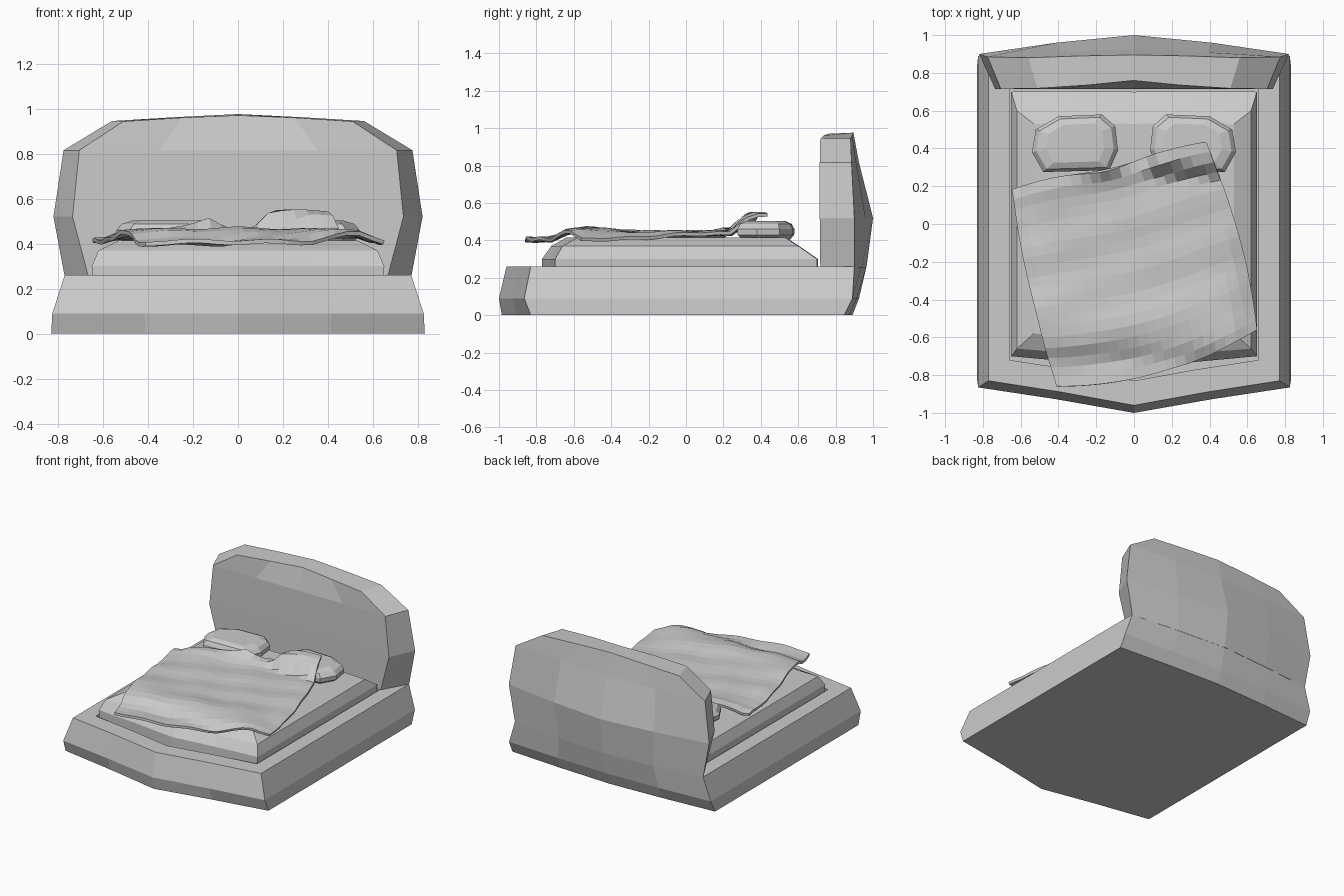
import bpy, math

if "Cube" in bpy.data.objects:
    bpy.data.objects.remove(bpy.data.objects["Cube"])


def make(name, verts, faces):
    me = bpy.data.meshes.new(name)
    me.from_pydata(verts, [], faces)
    me.update()
    ob = bpy.data.objects.new(name, me)
    bpy.context.collection.objects.link(ob)
    return ob


def loft(name, halves):
    """Stack mirrored rings; each half ring runs from front centre to back centre."""
    rings = [h + [(-x, y, z) for x, y, z in h[-2:0:-1]] for h in halves]
    n = len(rings[0])
    verts = [p for r in rings for p in r]
    faces = [(k * n + i, k * n + (i + 1) % n, (k + 1) * n + (i + 1) % n, (k + 1) * n + i)
             for k in range(len(rings) - 1) for i in range(n)]
    front, back = [2, 1, 0, 9, 8], [3, 4, 5, 6, 7]
    top = (len(rings) - 1) * n
    for i in range(4):
        q = (front[i], back[i], back[i + 1], front[i + 1])
        faces.append(tuple(reversed(q)))
        faces.append(tuple(top + j for j in q))
    return make(name, verts, faces)


def ring(z, x, f0, f1, b1, b0):
    """Half outline: half width, front centre / corner y, back corner / centre y."""
    return [(0, f0, z), (x / 2, (f0 + f1) / 2 + .005, z), (x, f1, z),
            (x, b1, z), (x / 2, (b0 + b1) / 2 + .005, z), (0, b0, z)]


# Bed frame with a shallow well for the mattress
loft("bed_frame", [ring(0, .83, -.985, -.83, .845, .89),
                   ring(.09, .825, -1.0, -.865, .89, .925),
                   ring(.26, .77, -.96, -.83, .9, .965),
                   ring(.26, .66, -.83, -.72, .715, .715),
                   ring(.21, .66, -.83, -.72, .715, .715)])


# Headboard: flaring sides, arched top, bulging back
def board(z, xf, yf, xb, yb, y0):
    return [(0, yf, z), (xf / 2, yf, z), (xf, yf, z),
            (xb, yb, z), (xb / 2, yb * .4 + y0 * .6, z), (0, y0, z)]


crown = [(0, .76, .97), (.25, .735, .96), (.51, .718, .943),
         (.56, .88, .945), (.28, .89, .962), (0, .895, .976)]
loft("headboard", [board(.255, .665, .718, .77, .9, .965),
                   board(.52, .735, .715, .82, .9, 1.0),
                   board(.815, .705, .715, .775, .885, .925),
                   crown])

# Mattress with sloping shoulders
loft("mattress", [ring(.215, .645, -.77, -.70, .70, .70),
                  ring(.30, .65, -.77, -.70, .70, .70),
                  ring(.37, .62, -.72, -.66, .60, .60),
                  ring(.415, .53, -.64, -.58, .53, .53)])

# Pillows: eight-sided, mirrored
outline = [(.54, .38), (.52, .50), (.40, .57), (.17, .58),
           (.10, .52), (.085, .39), (.13, .285), (.48, .275)]
levels = [(.405, .85), (.43, .99), (.46, 1.0), (.488, .9), (.503, .68)]
for side, label in ((-1, "left"), (1, "right")):
    v = [(side * (.31 + (x - .31) * s), .43 + (y - .43) * s, z)
         for z, s in levels for x, y in outline]
    f = [(k * 8 + i, k * 8 + (i + 1) % 8, k * 8 + 8 + (i + 1) % 8, k * 8 + 8 + i)
         for k in range(len(levels) - 1) for i in range(8)]
    f += [tuple(range(7, -1, -1)), tuple(range(len(v) - 8, len(v)))]
    if side > 0:
        pass
    else:
        f = [tuple(reversed(q)) for q in f]
    make("pillow_" + label, v, f)

# Blanket: skewed sheet draped over the mattress and right pillow
DROP = [(-.12, .275), (0, .325), (.04, .388), (.13, .425), (.22, .43)]


def drape(x, y):
    d = max(-.12, min(.22, .66 - abs(x), y + .765))
    for (d0, z0), (d1, z1) in zip(DROP, DROP[1:]):
        if d <= d1 + 1e-6:
            z = z0 + (z1 - z0) * (d - d0) / (d1 - d0)
            break
    z += .02 * math.exp(-((y + .53) / .14) ** 2)
    e = max(abs(abs(x) - .31) / .235, abs(y - .43) / .165)
    z = max(z, .515 - .12 * max(0, min(1, (e - .7) / .5)))
    z += .005 * math.sin(17 * x + 9 * y) + .004 * math.sin(23 * y - 8 * x + 1)
    return z


N = 20
verts, faces = [], []
for j in range(N + 1):
    v = j / N
    bow = 4 * v * (1 - v)
    lx, ly = -.41 - .235 * v - .02 * bow, -.86 + 1.04 * v
    rx, ry = .645 - .265 * v + .04 * bow, -.56 + .99 * v
    for i in range(N + 1):
        u = i / N
        x = lx + (rx - lx) * u
        y = ly + (ry - ly) * u - .08 * 4 * u * (1 - u) * (1 - v)
        y += .012 * math.sin(9 * u) * v
        verts.append((x, y, drape(x, y) + (.012 if j >= N - 1 else 0)))
for j in range(N):
    for i in range(N):
        a = j * (N + 1) + i
        faces.append((a, a + 1, a + N + 2, a + N + 1))
blanket = make("blanket", verts, faces)
thick = blanket.modifiers.new("thickness", 'SOLIDIFY')
thick.thickness = .018
thick.offset = 1
